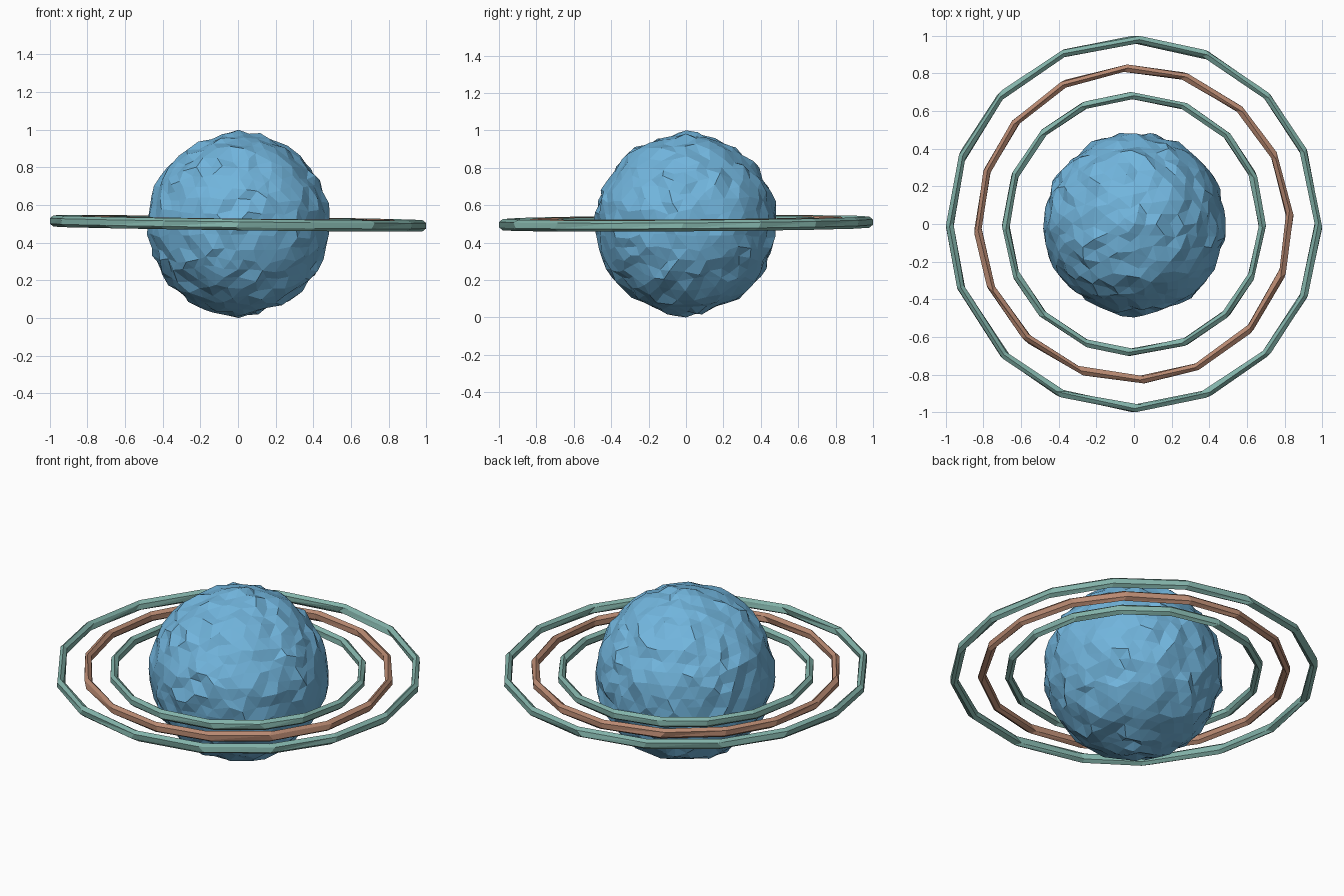
import bpy, bmesh, math, random
from mathutils import Vector

if "Cube" in bpy.data.objects:
    bpy.data.objects.remove(bpy.data.objects["Cube"])

random.seed(7)


def material(name, rgb):
    m = bpy.data.materials.new(name)
    m.diffuse_color = (*rgb, 1)
    m.use_nodes = True
    m.node_tree.nodes["Principled BSDF"].inputs["Base Color"].default_value = m.diffuse_color
    return m


def make_object(name, bm, mat):
    bmesh.ops.recalc_face_normals(bm, faces=bm.faces[:])
    me = bpy.data.meshes.new(name)
    bm.to_mesh(me)
    bm.free()
    me.materials.append(mat)
    ob = bpy.data.objects.new(name, me)
    bpy.context.collection.objects.link(ob)
    return ob


blue = material("sky blue", (0.165, 0.46, 0.72))
teal = material("pale teal", (0.225, 0.45, 0.40))
brown = material("clay brown", (0.48, 0.25, 0.165))

# Planet: faceted sphere with a rocky, uneven surface
bm = bmesh.new()
bmesh.ops.create_icosphere(bm, subdivisions=4, radius=1)
for v in bm.verts:
    n = v.co.normalized()
    pole = abs(n.z) > 0.999
    if not pole:
        n += Vector([random.uniform(-0.03, 0.03) for _ in range(3)])
    r = 0.5 if pole else random.uniform(0.467, 0.497)
    v.co = n.normalized() * r + Vector((0.004, 0, 0.5))
make_object("planet", bm, blue)


# Rings: thin, slightly tilted low-poly hoops
def ring(name, radius, mat, start, sides=16, section=6):
    bm = bmesh.new()
    loops = []
    for i in range(sides):
        a = start + math.tau * (i + random.uniform(-0.06, 0.06)) / sides
        loop = []
        for j in range(section):
            t = math.tau * (j + 0.5) / section
            b = a + random.uniform(-0.03, 0.03)
            r = radius + 0.022 * math.cos(t)
            x, y = r * math.cos(b), r * math.sin(b)
            z = 0.503 + 0.03 * math.sin(t) - 0.013 * x + 0.007 * y
            loop.append(bm.verts.new((x, y, z)))
        loops.append(loop)
    for i in range(sides):
        p, q = loops[i], loops[(i + 1) % sides]
        for j in range(section):
            k = (j + 1) % section
            bm.faces.new((p[j], q[j], q[k]))
            bm.faces.new((p[j], q[k], p[k]))
    make_object(name, bm, mat)


ring("inner_ring", 0.682, teal, 0.0)
ring("middle_ring", 0.829, brown, 0.05)
ring("outer_ring", 0.980, teal, 0.0)
